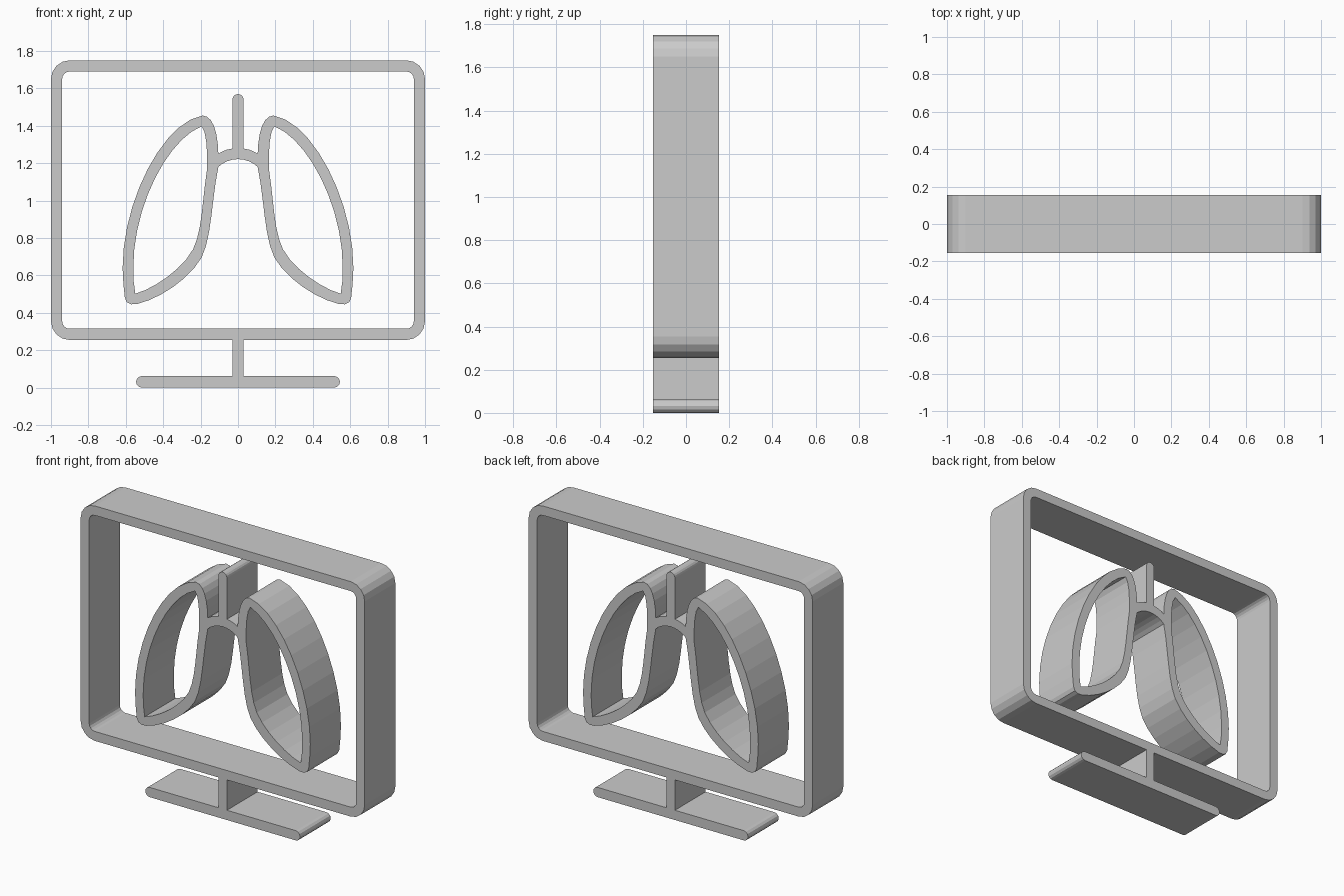
import bpy
from math import cos, sin, pi, radians
from mathutils import Vector
from mathutils.geometry import interpolate_bezier

if "Cube" in bpy.data.objects:
    bpy.data.objects.remove(bpy.data.objects["Cube"])

HALF_DEPTH = 0.154


def arc(cx, cz, r, a0, a1, n=4):
    angles = [radians(a0 + (a1 - a0) * i / n) for i in range(n + 1)]
    return [(cx + r * cos(a), cz + r * sin(a)) for a in angles]


def bez(p0, h0, h1, p1, n=6):
    pts = interpolate_bezier(*[Vector((*p, 0)) for p in (p0, h0, h1, p1)], n + 1)
    return [(p.x, p.y) for p in pts]


def flip(pts):
    return [(-x, z) for x, z in reversed(pts)]


def symmetric(half):
    """Close a right-hand half outline with its mirror image."""
    return half + flip([p for p in half if abs(p[0]) > 1e-5])


def extrude(name, loops):
    """Fill nested outlines (inner loops become holes) and extrude along y."""
    cu = bpy.data.curves.new(name, 'CURVE')
    cu.dimensions = '2D'
    cu.fill_mode = 'BOTH'
    cu.extrude = HALF_DEPTH
    for loop in loops:
        pts = [p for i, p in enumerate(loop)
               if (Vector(p) - Vector(loop[i - 1])).length > 1e-4]
        sp = cu.splines.new('POLY')
        sp.points.add(len(pts) - 1)
        for sp_pt, (x, z) in zip(sp.points, pts):
            sp_pt.co = (x, z, 0, 1)
        sp.use_cyclic_u = True
        sp.use_smooth = False
    ob = bpy.data.objects.new(name, cu)
    bpy.context.collection.objects.link(ob)
    ob.rotation_euler.x = pi / 2
    bpy.ops.object.select_all(action='DESELECT')
    ob.select_set(True)
    bpy.context.view_layer.objects.active = ob
    bpy.ops.object.convert(target='MESH')
    bpy.ops.object.transform_apply(rotation=True)
    bpy.ops.object.shade_flat()


# Monitor frame with its post and foot
monitor = symmetric(
    [(0, 1.75)]
    + arc(0.9, 1.65, 0.1, 90, 0)
    + arc(0.9, 0.355, 0.1, 0, -90)
    + [(0.03, 0.255), (0.03, 0.062)]
    + arc(0.514, 0.031, 0.031, 90, -90, 6)
    + [(0, 0)])
opening = symmetric(
    [(0, 1.69)]
    + arc(0.9, 1.65, 0.04, 90, 0)
    + arc(0.9, 0.355, 0.04, 0, -90)
    + [(0, 0.315)])
extrude("monitor_frame_and_stand", [monitor, opening])

# Windpipe, bronchi and lung walls in one outline
lungs = symmetric(
    arc(0, 1.54, 0.03, 90, 0)
    + bez((0.03, 1.278), (0.06, 1.275), (0.085, 1.265), (0.105, 1.25), 3)
    + bez((0.105, 1.25), (0.108, 1.37), (0.135, 1.455), (0.19, 1.455), 6)
    + bez((0.19, 1.455), (0.40, 1.42), (0.617, 1.0), (0.617, 0.64), 10)
    + bez((0.617, 0.64), (0.617, 0.58), (0.61, 0.53), (0.605, 0.48), 2)
    + bez((0.605, 0.48), (0.60, 0.45), (0.575, 0.44), (0.54, 0.447), 3)
    + bez((0.54, 0.447), (0.42, 0.475), (0.26, 0.58), (0.195, 0.695), 6)
    + bez((0.195, 0.695), (0.14, 0.80), (0.14, 1.02), (0.105, 1.18), 6)
    + bez((0.105, 1.18), (0.08, 1.205), (0.04, 1.222), (0, 1.222), 4))

# Open inside of each lung
cavity = (
    bez((0.195, 1.397), (0.37, 1.33), (0.56, 0.98), (0.56, 0.64), 10)
    + [(0.558, 0.57), (0.549, 0.502)]
    + bez((0.549, 0.502), (0.45, 0.53), (0.30, 0.63), (0.24, 0.74), 6)
    + bez((0.24, 0.74), (0.19, 0.84), (0.19, 1.02), (0.165, 1.17), 6)
    + bez((0.165, 1.17), (0.163, 1.28), (0.17, 1.375), (0.195, 1.397), 4))
extrude("lungs_and_windpipe", [lungs, cavity, flip(cavity)])
